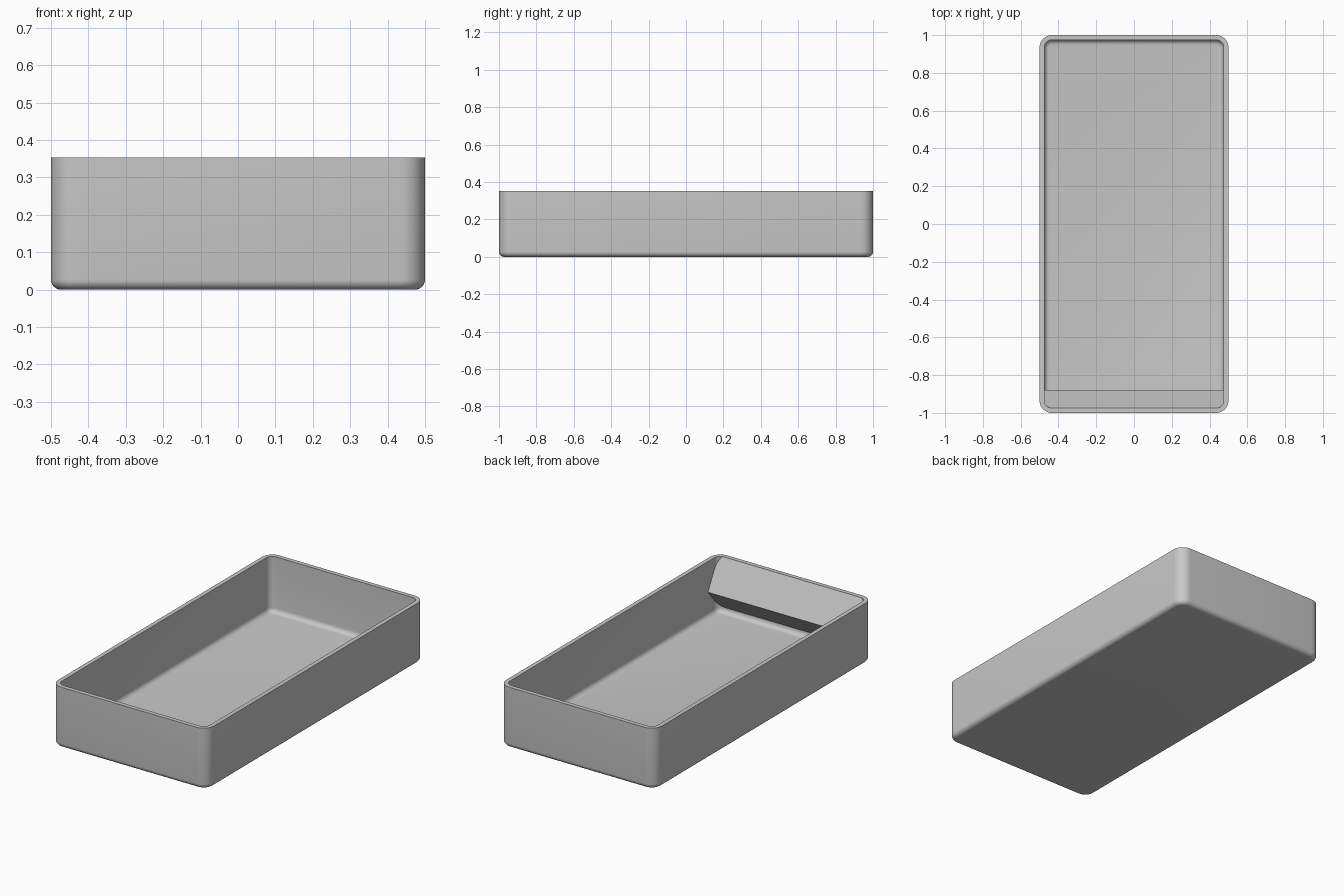
import bpy, bmesh, math

cube = bpy.data.objects.get("Cube")
if cube:
    bpy.data.objects.remove(cube, do_unlink=True)

HALF_X, HALF_Y, HEIGHT = 0.5, 1.0, 0.353
WALL, FLOOR = 0.025, 0.03
CORNER, FILLET = 0.065, 0.027
STEPS = 10

grey = bpy.data.materials.new("plain grey")
grey.use_nodes = True
colour = (0.58, 0.58, 0.58, 1)
grey.diffuse_color = colour
grey.node_tree.nodes["Principled BSDF"].inputs["Base Color"].default_value = colour


def finish(name, bm):
    bmesh.ops.recalc_face_normals(bm, faces=bm.faces)
    mesh = bpy.data.meshes.new(name)
    bm.to_mesh(mesh)
    bm.free()
    mesh.materials.append(grey)
    obj = bpy.data.objects.new(name, mesh)
    bpy.context.collection.objects.link(obj)
    return obj


def rounded_ring(bm, inset, z):
    """Rounded rectangle of vertices, moved inwards by inset."""
    radius = CORNER - inset
    ring = []
    for corner, (sx, sy) in enumerate([(1, 1), (-1, 1), (-1, -1), (1, -1)]):
        for i in range(STEPS + 1):
            a = math.pi / 2 * (corner + i / STEPS)
            ring.append(bm.verts.new((sx * (HALF_X - CORNER) + radius * math.cos(a),
                                      sy * (HALF_Y - CORNER) + radius * math.sin(a), z)))
    return ring


def fillet(inset, z):
    """Quarter round from the flat base up to the wall, as (inset, z) pairs."""
    angles = [math.pi / 2 * i / 6 for i in range(7)]
    return [(inset + FILLET * (1 - math.sin(a)), z + FILLET * (1 - math.cos(a)))
            for a in angles]


# Tray shell: outside going up, over the rim, then inside going down
profile = fillet(0, 0) + [(0, HEIGHT), (WALL, HEIGHT)] + fillet(WALL, FLOOR)[::-1]
bm = bmesh.new()
rings = [rounded_ring(bm, *p) for p in profile]
for low, high in zip(rings, rings[1:]):
    for i in range(len(low)):
        j = (i + 1) % len(low)
        bm.faces.new((low[i], low[j], high[j], high[i]))
bm.faces.new(rings[0])
bm.faces.new(rings[-1])
tray = finish("tray", bm)
bpy.ops.object.select_all(action='DESELECT')
tray.select_set(True)
bpy.context.view_layer.objects.active = tray
bpy.ops.object.shade_smooth_by_angle(angle=math.radians(35))

# Label ledge: wedge across the inside of the front wall, set into the walls
section = [(-0.98, HEIGHT - 0.004), (-0.974, HEIGHT - 0.001),
           (-0.88, 0.175), (-0.98, 0.055)]
bm = bmesh.new()
ends = [[bm.verts.new((x, y, z)) for y, z in section] for x in (-0.48, 0.48)]
for end in ends:
    bm.faces.new(end)
for i in range(len(section)):
    j = (i + 1) % len(section)
    bm.faces.new((ends[0][i], ends[0][j], ends[1][j], ends[1][i]))
finish("label_ledge", bm)
